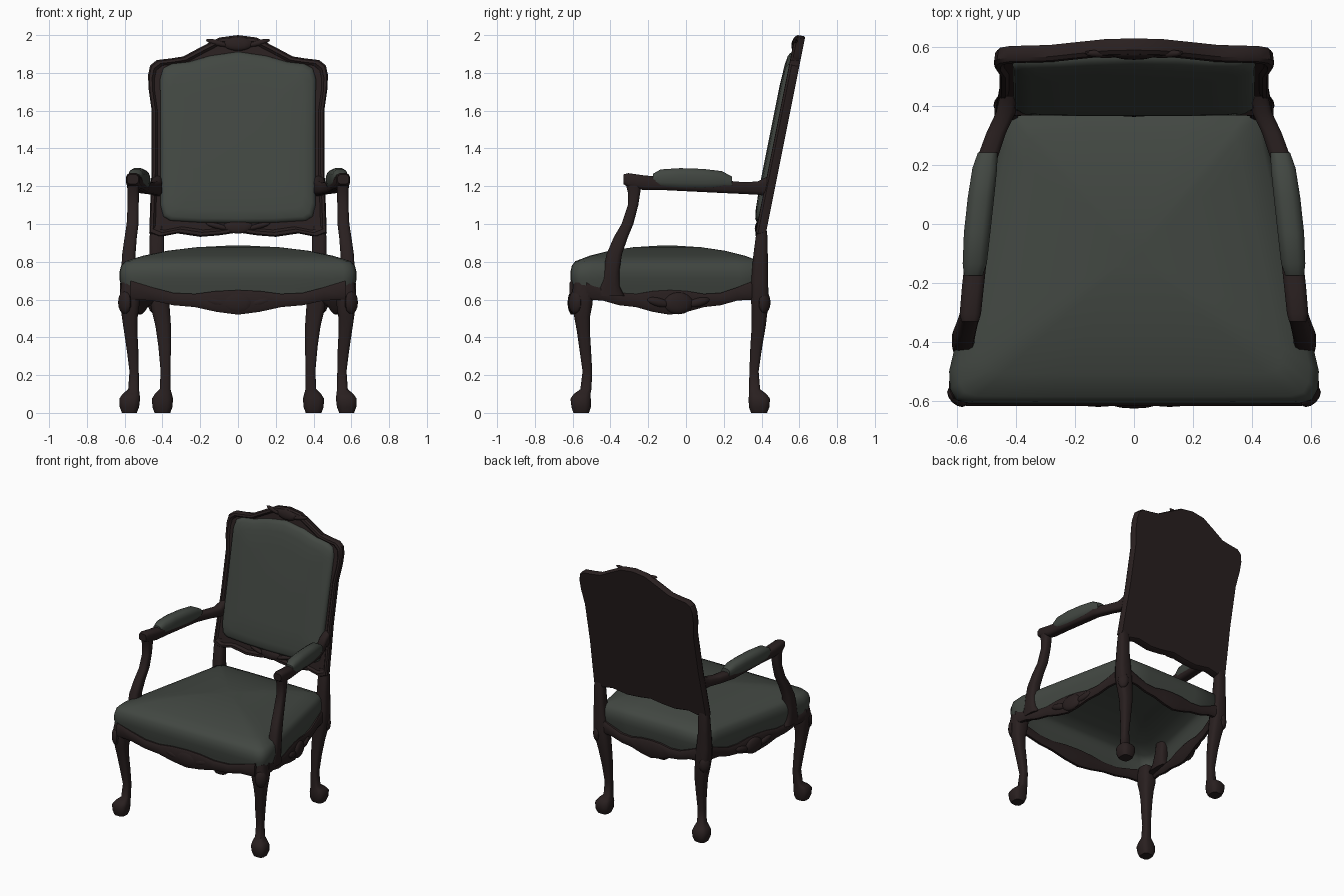
import bpy, bmesh, math
from mathutils import Vector, Matrix

if "Cube" in bpy.data.objects:
    bpy.data.objects.remove(bpy.data.objects["Cube"])


def material(name, rgb):
    m = bpy.data.materials.new(name)
    m.diffuse_color = (*rgb, 1)
    m.use_nodes = True
    m.node_tree.nodes["Principled BSDF"].inputs["Base Color"].default_value = m.diffuse_color
    return m


WOOD = material("dark wood", (0.022, 0.014, 0.014))
CLOTH = material("grey green fabric", (0.054, 0.063, 0.054))


def finish(bm, name, mat, angle=40):
    bmesh.ops.recalc_face_normals(bm, faces=bm.faces)
    me = bpy.data.meshes.new(name)
    bm.to_mesh(me)
    bm.free()
    me.materials.append(mat)
    ob = bpy.data.objects.new(name, me)
    bpy.context.collection.objects.link(ob)
    bpy.ops.object.select_all(action='DESELECT')
    ob.select_set(True)
    bpy.context.view_layer.objects.active = ob
    bpy.ops.object.shade_smooth_by_angle(angle=math.radians(angle))
    return ob


def loft(name, rings, mat, angle=40, open_start=False):
    """Skin a list of closed rings and cap the ends."""
    bm = bmesh.new()
    loops = [[bm.verts.new(p) for p in r] for r in rings]
    n = len(loops[0])
    for a, b in zip(loops, loops[1:]):
        for i in range(n):
            j = (i + 1) % n
            bm.faces.new((a[i], a[j], b[j], b[i]))
    if not open_start:
        bm.faces.new(loops[0])
    bm.faces.new(loops[-1])
    return finish(bm, name, mat, angle)


def sweep(name, stations, mat, along='z', side=1, n=12, power=0.6):
    """Stations (x, y, z, half width, half depth); softened square section."""
    rings = []
    for x, y, z, a, b in stations:
        ring = []
        for i in range(n):
            t = 2 * math.pi * (i + 0.5) / n
            c, s = math.cos(t), math.sin(t)
            u = a * math.copysign(abs(c) ** power, c)
            v = b * math.copysign(abs(s) ** power, s)
            p = (x + u, y + v, z) if along == 'z' else (x + u, y, z + v)
            ring.append((side * p[0], p[1], p[2]))
        rings.append(ring)
    return loft(name, rings, mat, 50)


def symmetric(half):
    """Close a half outline that starts and ends at x = 0."""
    return half + [(-x, v) for x, v in reversed(half[1:-1])]


def ornament(name, loc, rx, rz, turn=0, tilt=0, depth=.026, leaves=True):
    """Carved oval boss with a drooping leaf on each side."""
    bm = bmesh.new()
    parts = [(0, 0, rx, rz, depth, 0)]
    if leaves:
        parts += [(s * rx * 1.35, rz * 0.1, rx * 0.8, rz * 0.4, depth * .75, s * -0.25) for s in (1, -1)]
    for dx, dz, a, c, b, roll in parts:
        mat = (Matrix.Translation(loc) @ Matrix.Rotation(turn, 4, 'Z') @ Matrix.Rotation(tilt, 4, 'X')
               @ Matrix.Translation((dx, 0, dz)) @ Matrix.Rotation(roll, 4, 'Y')
               @ Matrix.Diagonal((a, b, c, 1)))
        bmesh.ops.create_uvsphere(bm, u_segments=12, v_segments=8, radius=1, matrix=mat)
    return finish(bm, name, WOOD)


# Seat cushion: rounded trapezoid shell with a soft crown, open underneath
seat_outline = symmetric([(0, -.612), (.3, -.612), (.56, -.61), (.605, -.597), (.625, -.56), (.628, -.5),
                          (.6, -.38), (.53, -.05), (.46, .28), (.44, .38), (.41, .41), (.2, .415), (0, .415)])
seat_layers = [(.965, .61), (.98, .66), (1, .71), (1, .745), (.985, .78), (.95, .803),
               (.8, .832), (.6, .858), (.35, .877), (.1, .885)]
loft("seat_cushion", [[(x * s, -.1 + (y + .1) * s, z) for x, y in seat_outline]
                      for s, z in seat_layers], CLOTH, 60, open_start=True)

# Scalloped seat rails
SCALLOP = [(0, .52, .65), (.2, .535, .645), (.4, .56, .63), (.6, .57, .635), (.8, .595, .665), (1, .6, .70)]


def rail(name, p0, p1, half=.018):
    p0, p1 = Vector(p0), Vector(p1)
    mid, arm = (p0 + p1) / 2, (p1 - p0) / 2
    nrm = Vector((-arm.y, arm.x)).normalized() * half
    prof = [(-u, b, t) for u, b, t in reversed(SCALLOP[1:])] + SCALLOP
    rings = []
    for u, b, t in prof:
        c = mid + arm * u
        sec = [(-1, b + .015), (-.5, b), (.5, b), (1, b + .015), (1, t - .015), (.5, t), (-.5, t), (-1, t - .015)]
        rings.append([(c.x + nrm.x * k, c.y + nrm.y * k, z) for k, z in sec])
    loft(name, rings, WOOD)


rail("front_rail", (-.57, -.6), (.57, -.6))
rail("back_rail", (-.4, .41), (.4, .41))

# Backrest: slab with raised moulding, leaning backwards
back_outline = symmetric([(0, .955), (.1, .94), (.2, .932), (.32, .95), (.42, .93), (.47, .95), (.465, 1.1),
                          (.457, 1.3), (.457, 1.6), (.474, 1.72), (.476, 1.79), (.465, 1.84), (.43, 1.868),
                          (.36, 1.876), (.29, 1.887), (.2, 1.935), (.1, 1.987), (0, 2.0)])
panel_outline = symmetric([(0, 1.005), (.2, 1.008), (.36, 1.018), (.395, 1.04), (.41, 1.1), (.41, 1.45),
                           (.412, 1.77), (.395, 1.825), (.35, 1.848), (.26, 1.858), (.15, 1.89), (0, 1.912)])


def leaning(outline, layers, mid):
    rings = []
    for s, d in layers:
        ring = []
        for x, z in outline:
            zz = mid + (z - mid) * s
            ring.append((x * s, .383 + .2 * (zz - 1) + d, zz))
        rings.append(ring)
    return rings


loft("back_frame", leaning(back_outline, [(.978, .05), (.99, .042), (1, .008), (.985, -.004), (.955, -.006),
                                          (.93, .008)], 1.46), WOOD, 35)
loft("back_cushion", leaning(panel_outline, [(1, .02), (1, .0), (.985, -.012), (.95, -.022), (.85, -.029),
                                             (.6, -.034)], 1.46), CLOTH, 60)

# Left and right parts
for side, tag in ((1, "right"), (-1, "left")):
    rail(tag + "_side_rail", (side * .607, -.53), (side * .435, .36))

    # Cabriole front leg
    sweep(tag + "_front_leg", [
        (.575, -.555, 0, .04, .042), (.575, -.555, .03, .052, .052), (.573, -.558, .075, .056, .055),
        (.566, -.55, .1, .046, .045), (.553, -.53, .125, .029, .03), (.55, -.522, .22, .025, .026),
        (.558, -.533, .33, .031, .031), (.568, -.543, .43, .036, .035), (.573, -.55, .51, .043, .043),
        (.573, -.55, .57, .052, .055), (.57, -.547, .63, .056, .058), (.57, -.547, .69, .046, .048)],
        WOOD, side=side)

    # Back leg flowing up into the back post
    sweep(tag + "_back_leg_and_post", [
        (.4, .387, 0, .042, .043), (.4, .387, .03, .054, .055), (.4, .388, .075, .057, .058),
        (.395, .38, .1, .046, .047), (.386, .363, .125, .029, .03), (.384, .36, .22, .026, .025),
        (.388, .372, .35, .034, .032), (.396, .385, .46, .042, .038), (.41, .39, .55, .05, .044),
        (.42, .39, .62, .052, .048), (.425, .39, .7, .05, .045), (.43, .394, .82, .04, .04),
        (.43, .4, .93, .039, .032), (.43, .405, .99, .033, .02)], WOOD, side=side)

    # Curved arm post
    sweep(tag + "_arm_post", [
        (.57, -.41, .62, .04, .085), (.576, -.405, .67, .04, .055), (.58, -.395, .75, .039, .043),
        (.578, -.38, .84, .036, .042), (.568, -.345, .93, .033, .038), (.558, -.31, 1.0, .032, .032),
        (.555, -.28, 1.1, .03, .028), (.555, -.275, 1.17, .031, .034), (.555, -.283, 1.23, .034, .042)],
        WOOD, side=side)

    # Armrest and its padded top
    sweep(tag + "_armrest", [
        (.557, -.332, 1.237, .03, .026), (.556, -.305, 1.232, .037, .038), (.548, -.22, 1.218, .038, .04),
        (.535, -.1, 1.212, .038, .034), (.507, .2, 1.197, .036, .034), (.468, .31, 1.19, .034, .032),
        (.435, .38, 1.19, .034, .036), (.428, .435, 1.2, .028, .055)], WOOD, 'y', side)
    sweep(tag + "_arm_pad", [
        (.546, -.175, 1.238, .032, .028), (.541, -.135, 1.24, .042, .05), (.533, -.03, 1.24, .046, .057),
        (.52, .09, 1.237, .046, .056), (.507, .19, 1.233, .043, .048), (.497, .243, 1.222, .034, .03)],
        CLOTH, 'y', side, power=.7)

    # Carvings on the side rail and on the knees
    ornament(tag + "_side_carving", (side * .528, -.04, .58), .08, .058, side * 1.765, depth=.024)
    ornament(tag + "_front_knee_carving", (side * .6, -.587, .585), .042, .062, side * .785, leaves=False)
    ornament(tag + "_back_knee_carving", (side * .445, .415, .585), .038, .058, -side * .785, leaves=False)

# Carvings along the centre line
ornament("front_rail_carving", (0, -.605, .583), .09, .06, depth=.022)
ornament("crest_carving", (0, .577, 1.955), .08, .038, tilt=-.2, depth=.018)
ornament("lower_back_carving", (0, .383, .985), .08, .036, tilt=-.2, depth=.018)
